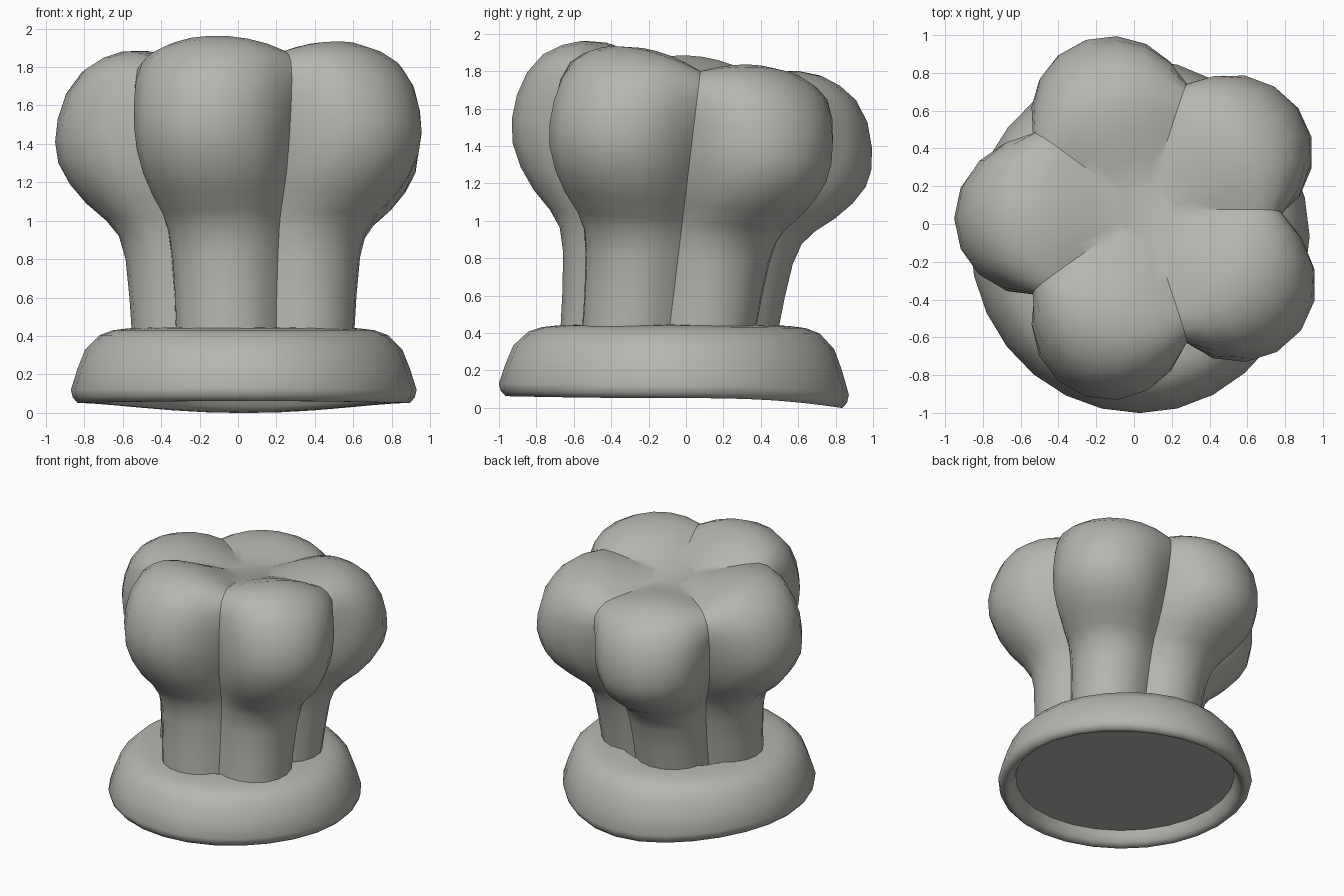
import bpy, bmesh, math

if "Cube" in bpy.data.objects:
    bpy.data.objects.remove(bpy.data.objects["Cube"])

cloth = bpy.data.materials.new("warm_white_cloth")
cloth.diffuse_color = (0.47, 0.46, 0.43, 1)
cloth.use_nodes = True
cloth.node_tree.nodes["Principled BSDF"].inputs["Base Color"].default_value = cloth.diffuse_color


def finish(bm, name, angle):
    bmesh.ops.remove_doubles(bm, verts=bm.verts, dist=0.0005)
    bmesh.ops.recalc_face_normals(bm, faces=bm.faces)
    me = bpy.data.meshes.new(name)
    bm.to_mesh(me)
    bm.free()
    ob = bpy.data.objects.new(name, me)
    bpy.context.collection.objects.link(ob)
    me.materials.append(cloth)
    bpy.ops.object.select_all(action='DESELECT')
    ob.select_set(True)
    bpy.context.view_layer.objects.active = ob
    bpy.ops.object.shade_smooth_by_angle(angle=math.radians(angle))
    return ob


def skin(bm, rings, closed):
    for a, b in zip(rings, rings[1:]):
        n = len(a)
        for i in range(n if closed else n - 1):
            j = (i + 1) % n
            bm.faces.new((a[i], a[j], b[j], b[i]))


# Head band: revolved profile, shallow recessed underside, rim dipping at the back
band = [(0.50, 0.445), (0.60, 0.44), (0.68, 0.43), (0.75, 0.405), (0.825, 0.33),
        (0.865, 0.23), (0.90, 0.12), (0.89, 0.08), (0.865, 0.052), (0.835, 0.052),
        (0.81, 0.072), (0.79, 0.11), (0.775, 0.15)]
bm = bmesh.new()
rings = []
N = 28
for r, z in band:
    ring = []
    for i in range(N):
        a = 2 * math.pi * i / N
        side = math.sin(a) * r / 0.87
        fade = max(0.15, 1 - z / 0.5)
        warp = (-0.06 * side ** 3 if side > 0 else 0.012 * side ** 2) * fade
        q = r * (1 - 0.012 * math.sin(2 * a) ** 2 * (1 + math.cos(a - math.pi / 4)))
        ring.append(bm.verts.new((0.03 + q * math.cos(a),
                                  -0.065 + 1.04 * q * math.sin(a), z + warp)))
    rings.append(ring)
skin(bm, rings, True)
bm.faces.new(rings[-1])
finish(bm, "head_band", 60)

# Crown: five puffed lobes; each level is (crest radius, crest z, crease radius, crease z)
levels = [(0.605, 0.38, 0.465, 0.38), (0.62, 0.60, 0.475, 0.60), (0.64, 0.80, 0.495, 0.80),
          (0.675, 0.92, 0.515, 0.92), (0.74, 1.00, 0.54, 1.00), (0.845, 1.09, 0.59, 1.09),
          (0.93, 1.19, 0.64, 1.19), (0.99, 1.30, 0.675, 1.30), (1.007, 1.41, 0.70, 1.41),
          (0.993, 1.53, 0.72, 1.53), (0.95, 1.66, 0.73, 1.64), (0.87, 1.77, 0.715, 1.73),
          (0.77, 1.835, 0.67, 1.775), (0.67, 1.87, 0.61, 1.80), (0.55, 1.877, 0.52, 1.80),
          (0.42, 1.852, 0.41, 1.79), (0.28, 1.81, 0.275, 1.78), (0.155, 1.775, 0.154, 1.77)]
H = math.radians(36)
SEG = 8


def lean(x, y, z):
    # the crown tips towards the back
    up = z - 0.45
    w = min(1.0, max(0.0, up))
    return (x + 0.055, 0.985 * y - 0.085 + 0.12 * up, z - 0.145 * y * w)


bm = bmesh.new()
caps = []
for k in range(5):
    turn = math.radians(36 + 72 * k)
    puff = 1.06 if k == 4 else 1.0
    rings = []
    for R, zr, C, zc in levels:
        R = C + (R - C) * puff
        # circular arc through the crest and both creases
        d = (R * R - C * C) / (2 * (R - C * math.cos(H)))
        amax = math.atan2(C * math.sin(H), C * math.cos(H) - d)
        ring = []
        for i in range(SEG + 1):
            t = 2 * i / SEG - 1
            px, py = d + (R - d) * math.cos(amax * t), (R - d) * math.sin(amax * t)
            z = zr + (zc - zr) * t * t
            ring.append(bm.verts.new(lean(px * math.cos(turn) - py * math.sin(turn),
                                          px * math.sin(turn) + py * math.cos(turn), z)))
        rings.append(ring)
    skin(bm, rings, False)
    caps += rings[-1][:-1]
# flat button in the middle of the top
bm.faces.new(caps)
finish(bm, "puffed_crown", 32)
